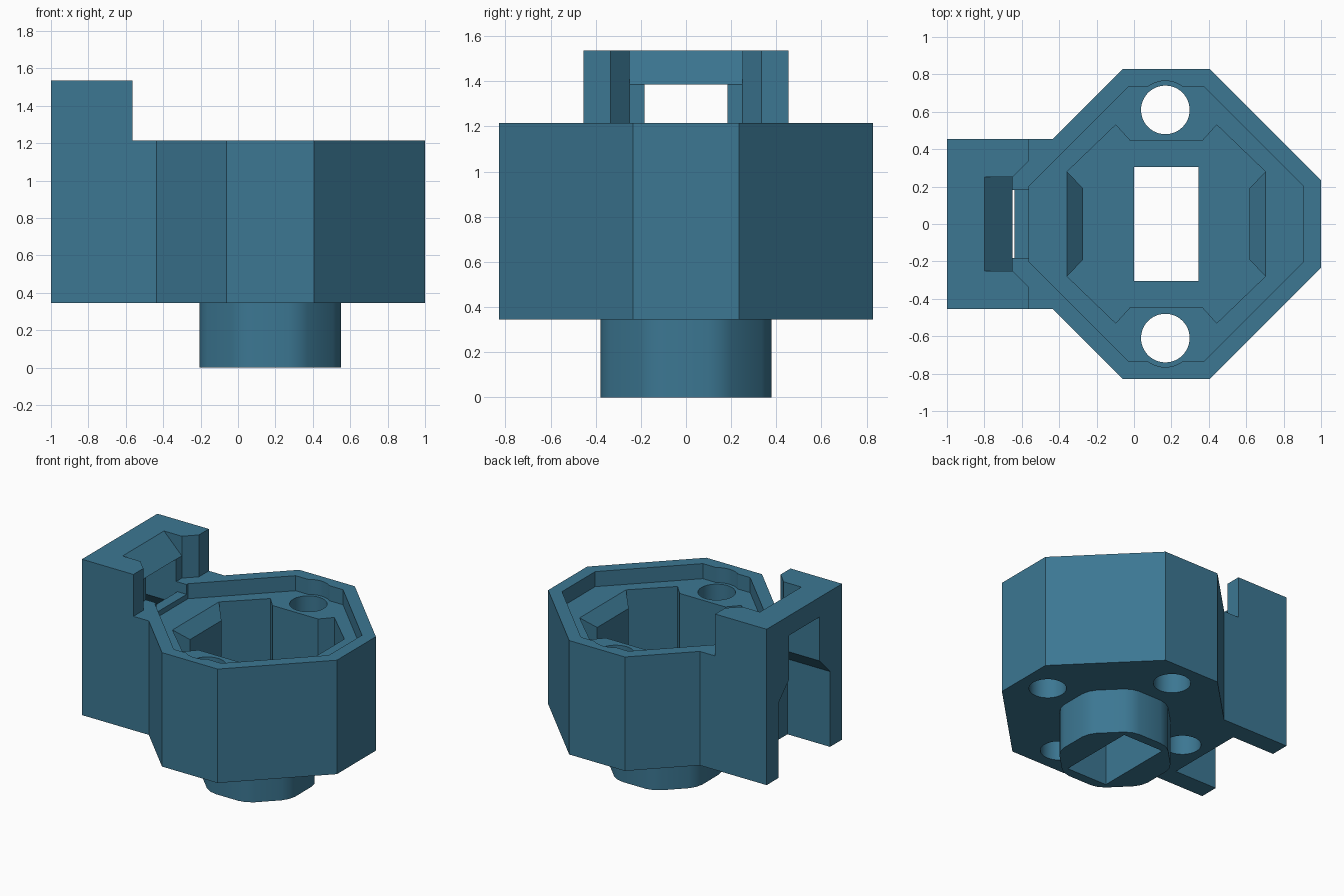
import bpy, bmesh, math
from mathutils import Vector

if "Cube" in bpy.data.objects:
    bpy.data.objects.remove(bpy.data.objects["Cube"])

blue = bpy.data.materials.new("steel blue")
blue.diffuse_color = (0.045, 0.185, 0.29, 1)
blue.use_nodes = True
blue.node_tree.nodes["Principled BSDF"].inputs["Base Color"].default_value = blue.diffuse_color
CX = 0.1725  # centre of the octagonal housing


def prism(name, pts, lo, hi, axis="z"):
    """Extrude a 2D outline along an axis: z takes (x,y), x takes (y,z), y takes (x,z)."""
    place = {"z": lambda a, b, h: (a, b, h),
             "x": lambda a, b, h: (h, a, b),
             "y": lambda a, b, h: (a, h, b)}[axis]
    bm = bmesh.new()
    bottom = [bm.verts.new(place(a, b, lo)) for a, b in pts]
    top = [bm.verts.new(place(a, b, hi)) for a, b in pts]
    bm.faces.new(bottom)
    bm.faces.new(top)
    n = len(pts)
    for i in range(n):
        j = (i + 1) % n
        bm.faces.new((bottom[i], bottom[j], top[j], top[i]))
    bmesh.ops.recalc_face_normals(bm, faces=bm.faces)
    me = bpy.data.meshes.new(name)
    bm.to_mesh(me)
    bm.free()
    me.materials.append(blue)
    ob = bpy.data.objects.new(name, me)
    bpy.context.collection.objects.link(ob)
    return ob


def box(name, x0, x1, y0, y1, z0, z1):
    return prism(name, [(x0, y0), (x1, y0), (x1, y1), (x0, y1)], z0, z1)


def cylinder(name, x, y, r, z0, z1, n=48):
    ring = [(x + r * math.cos(2 * math.pi * i / n), y + r * math.sin(2 * math.pi * i / n))
            for i in range(n)]
    return prism(name, ring, z0, z1)


def octagon(apothem, half_side):
    a, h = apothem, half_side
    return [(CX + x, y) for x, y in
            [(a, -h), (a, h), (h, a), (-h, a), (-a, h), (-a, -h), (-h, -a), (h, -a)]]


def combine(target, tool, operation):
    """Boolean the tool into the target and remove the tool."""
    mod = target.modifiers.new("combine", "BOOLEAN")
    mod.operation = operation
    mod.solver = "EXACT"
    mod.object = tool
    bpy.context.view_layer.update()
    graph = bpy.context.evaluated_depsgraph_get()
    me = bpy.data.meshes.new_from_object(target.evaluated_get(graph))
    target.modifiers.clear()
    target.data = me
    bpy.data.objects.remove(tool)


def add(tool):
    combine(body, tool, "UNION")


def cut(tool):
    combine(body, tool, "DIFFERENCE")


# Octagonal housing with the side bracket
body = prism("housing", octagon(0.8275, 0.235), 0.345, 1.215)
add(prism("bracket", [(-1, 0.345), (-0.435, 0.345), (-0.435, 1.215), (-0.565, 1.215),
                      (-0.565, 1.535), (-1, 1.535)], -0.455, 0.455, "y"))

# Post below the housing, with softened upright edges
post = prism("post", octagon(0.378, 0.157), 0, 0.5)
bm = bmesh.new()
bm.from_mesh(post.data)
upright = [e for e in bm.edges if abs(e.verts[0].co.z - e.verts[1].co.z) > 0.1]
bmesh.ops.bevel(bm, geom=upright, offset=0.06, segments=2, profile=0.5, affect="EDGES")
bm.to_mesh(post.data)
bm.free()
add(post)

# Shallow recess for a lid and the stepped pocket inside it
cut(prism("recess", octagon(0.735, 0.2), 1.1, 1.3))
quarter = [(0.53, 0.28), (0.27, 0.53), (0.193, 0.445)]
half = quarter + [(-x, y) for x, y in reversed(quarter)]
outline = half + [(x, -y) for x, y in reversed(half)]
cut(prism("pocket", [(CX + x, y) for x, y in outline], 0.45, 1.2))

# Lugs with sloping tops on two sides of the pocket
for s in (-1, 1):
    lug = prism("lug", [(CX + s * x, y) for x, y in
                        [(0.57, -0.28), (0.53, -0.28), (0.445, -0.19),
                         (0.445, 0.19), (0.53, 0.28), (0.57, 0.28)]], 0.42, 1.1)
    wedge = prism("wedge", [(CX + s * x, z) for x, z in
                            [(0.53, 1.1), (0.40, 0.97), (0.40, 1.2), (0.53, 1.2)]],
                  -0.4, 0.4, "y")
    combine(lug, wedge, "DIFFERENCE")
    add(lug)

# Rectangular shaft through the floor and post
cut(box("shaft", 0, 0.345, -0.305, 0.305, -0.1, 0.6))

# Screw holes: two through with counterbores, two blind from below
for s in (-1, 1):
    cut(cylinder("through_hole", CX - 0.005, s * 0.61, 0.13, 0.2, 1.3))
    cut(cylinder("counterbore", CX - 0.005, s * 0.61, 0.155, 1.1, 1.3))
    cut(cylinder("blind_hole", CX + s * 0.61, 0, 0.13, 0.2, 0.9))

# Bracket slot: wide below, narrowing upward to a window
right = [(0.31, 0.2), (0.31, 0.92), (0.183, 1.05), (0.183, 1.385)]
cut(prism("slot", right + [(-y, z) for y, z in reversed(right)], -1.1, -0.64, "x"))
cut(box("wall_notch", -0.66, -0.55, -0.183, 0.183, 1.14, 1.385))

# Flared opening and sloped lead-in at the top of the bracket
cut(prism("flare", [(-0.65, -0.25), (-0.55, -0.35), (-0.55, 0.35), (-0.65, 0.25)],
          1.215, 1.6))
cut(prism("lead_in", [(-0.65, 1.385), (-0.60, 1.385), (-0.60, 1.6), (-0.865, 1.6)],
          -0.25, 0.25, "y"))

# Smooth the round holes and post, keep the flat faces crisp
bpy.context.view_layer.objects.active = body
body.select_set(True)
bpy.ops.object.shade_smooth_by_angle(angle=math.radians(30))
